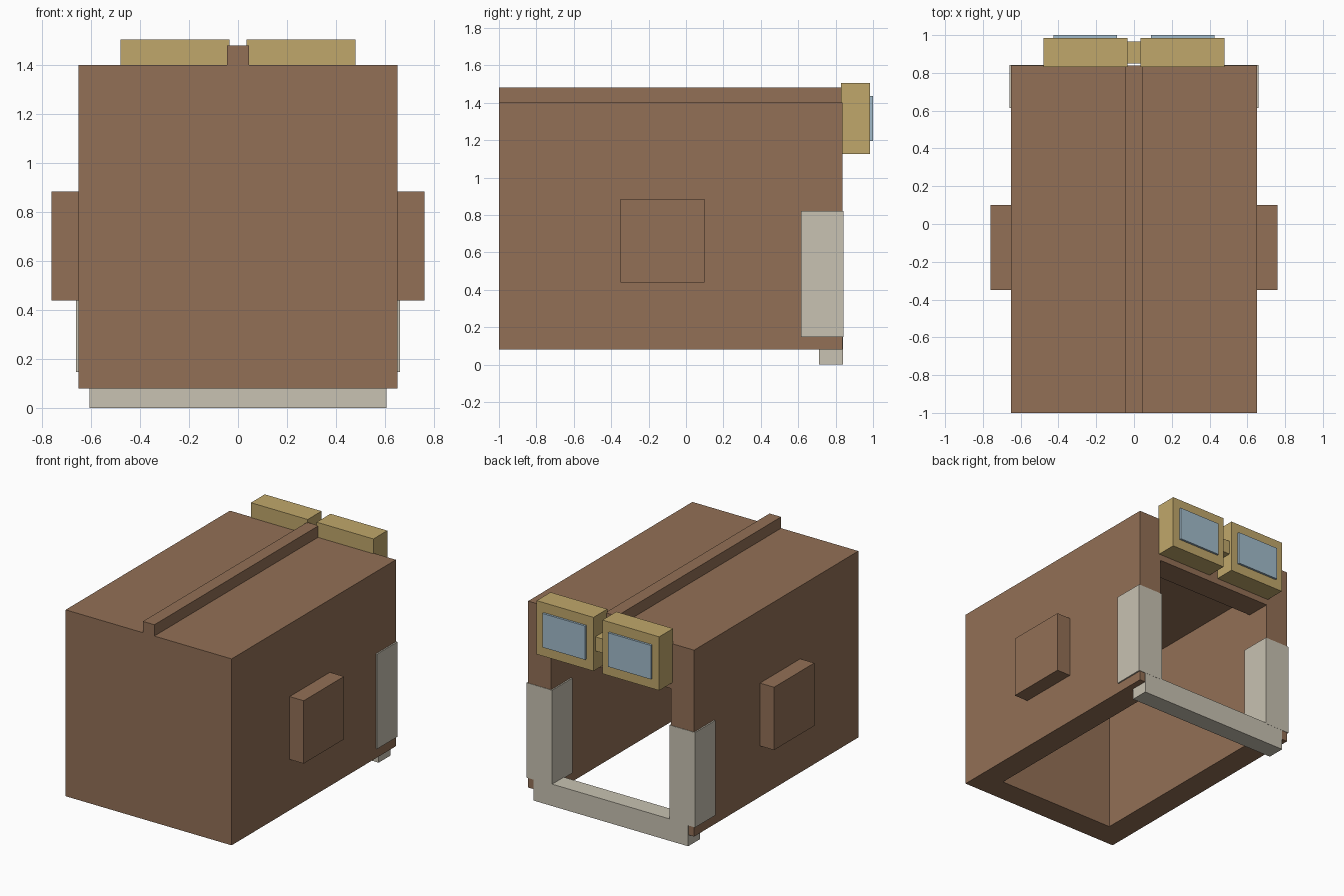
import bpy
import bmesh
from mathutils import Vector

cube = bpy.data.objects.get("Cube")
if cube:
    bpy.data.objects.remove(cube, do_unlink=True)


def material(name, rgb):
    mat = bpy.data.materials.new(name)
    mat.use_nodes = True
    colour = (*rgb, 1.0)
    mat.diffuse_color = colour
    mat.node_tree.nodes["Principled BSDF"].inputs["Base Color"].default_value = colour
    return mat


brown = material("leather brown", (0.29, 0.162, 0.093))
gold = material("dull gold", (0.53, 0.39, 0.147))
cream = material("cream", (0.58, 0.54, 0.445))
blue = material("pale blue glass", (0.36, 0.50, 0.60))


def box(name, x, y, z, mat):
    """Box spanning the given (low, high) range on each axis."""
    spans = (x, y, z)
    centre = Vector([(a + b) / 2 for a, b in spans])
    size = Vector([b - a for a, b in spans])
    bm = bmesh.new()
    bmesh.ops.create_cube(bm, size=1)
    bmesh.ops.scale(bm, vec=size, verts=bm.verts)
    mesh = bpy.data.meshes.new(name)
    bm.to_mesh(mesh)
    bm.free()
    mesh.materials.append(mat)
    obj = bpy.data.objects.new(name, mesh)
    obj.location = centre
    bpy.context.collection.objects.link(obj)
    return obj


def pair(name, x, y, z, mat):
    """Matching boxes on the left (+x) and right (-x)."""
    box("left_" + name, x, y, z, mat)
    box("right_" + name, (-x[1], -x[0]), y, z, mat)


def carve(target, cutter):
    cutter.hide_render = True
    mod = target.modifiers.new("carve", "BOOLEAN")
    mod.operation = "DIFFERENCE"
    mod.solver = "EXACT"
    mod.object = cutter
    bpy.context.view_layer.objects.active = target
    bpy.ops.object.modifier_apply(modifier=mod.name)
    bpy.data.objects.remove(cutter, do_unlink=True)


# Hollow shell, open underneath, with a doorway at the back
back = 0.838
wall = 0.18
inner = 0.65 - wall
shell = box("shell", (-0.65, 0.65), (-1, back), (0.08, 1.40), brown)
carve(shell, box("cavity", (-inner, inner), (-1 + wall, back - wall),
                 (-0.2, 1.40 - wall), brown))
carve(shell, box("doorway", (-inner, inner), (0.4, 1.2), (-0.2, 1.08), brown))

# Crest along the top and side blocks
box("crest", (-0.045, 0.045), (-1, back), (1.40, 1.48), brown)
pair("ear_block", (0.65, 0.76), (-0.35, 0.10), (0.44, 0.885), brown)

# Cream guards wrapping the back corners and the bar below them
pair("corner_guard", (0.46, 0.66), (0.615, 0.841), (0.148, 0.82), cream)
box("lower_bar", (-0.605, 0.605), (0.71, 0.840), (0, 0.155), cream)

# Goggles across the top of the back
pair("goggle_frame", (0.035, 0.48), (0.83, 0.985), (1.125, 1.505), gold)
pair("goggle_lens", (0.09, 0.425), (0.975, 1.0), (1.195, 1.435), blue)
box("goggle_bridge", (-0.035, 0.035), (0.85, 0.965), (1.26, 1.36), gold)
